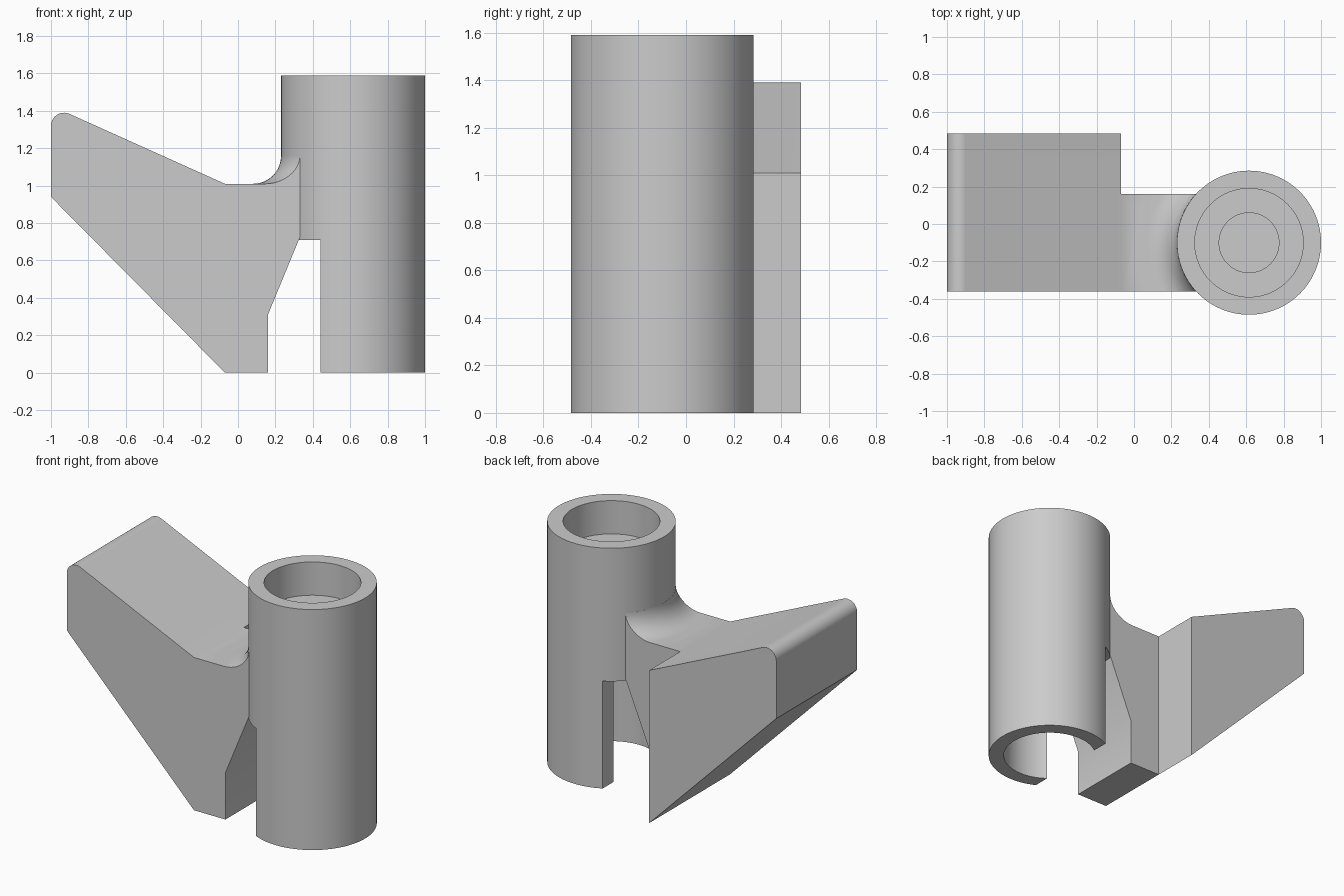
import bpy, bmesh
from math import cos, sin, radians, tau
from mathutils import Vector, Matrix

AXIS = Vector((0.615, -0.1, 0))   # centre line of the tube
R, BORE, HOLE = 0.385, 0.29, 0.16
TOP, SLOT_Z = 1.59, 0.71
FRONT, NECK_BACK, BACK = -0.36, 0.16, 0.485
SHOULDER = 1.01                   # top of the neck
FILLET = 0.15

if "Cube" in bpy.data.objects:
    bpy.data.objects.remove(bpy.data.objects["Cube"])

grey = bpy.data.materials.new("plain grey")
grey.use_nodes = True
grey.diffuse_color = (0.6, 0.6, 0.6, 1)
grey.node_tree.nodes["Principled BSDF"].inputs["Base Color"].default_value = grey.diffuse_color


def finish(name, bm):
    bmesh.ops.remove_doubles(bm, verts=bm.verts, dist=1e-5)
    bmesh.ops.recalc_face_normals(bm, faces=bm.faces)
    mesh = bpy.data.meshes.new(name)
    bm.to_mesh(mesh)
    bm.free()
    mesh.materials.append(grey)
    ob = bpy.data.objects.new(name, mesh)
    bpy.context.collection.objects.link(ob)
    return ob


def lathe(name, profile, closed=False):
    """Turn (radius, height) points around the tube axis."""
    bm = bmesh.new()
    vs = [bm.verts.new(AXIS + Vector((r, 0, z))) for r, z in profile]
    pairs = list(zip(vs, vs[1:])) + ([(vs[-1], vs[0])] if closed else [])
    edges = [bm.edges.new(p) for p in pairs]
    bmesh.ops.spin(bm, geom=vs + edges, cent=AXIS, axis=(0, 0, 1),
                   angle=tau, steps=96, use_merge=True)
    return finish(name, bm)


def prism(name, outline, y0, y1):
    """Extrude an (x, z) outline from y0 to y1."""
    bm = bmesh.new()
    face = bm.faces.new([bm.verts.new((x, y0, z)) for x, z in outline])
    new = bmesh.ops.extrude_face_region(bm, geom=[face])["geom"]
    bmesh.ops.translate(bm, vec=(0, y1 - y0, 0),
                        verts=[v for v in new if isinstance(v, bmesh.types.BMVert)])
    return finish(name, bm)


def box(name, x, y, z):
    return prism(name, [(x[0], z[0]), (x[1], z[0]), (x[1], z[1]), (x[0], z[1])], *y)


def arc(cx, cz, r, a0, a1, n):
    angles = [radians(a0 + (a1 - a0) * i / n) for i in range(n + 1)]
    return [(cx + r * cos(a), cz + r * sin(a)) for a in angles]


def combine(ob, other, operation):
    mod = ob.modifiers.new(operation, 'BOOLEAN')
    mod.object, mod.operation, mod.solver = other, operation, 'EXACT'
    bpy.context.view_layer.update()
    with bpy.context.temp_override(object=ob, active_object=ob):
        bpy.ops.object.modifier_apply(modifier=mod.name)
    bpy.data.objects.remove(other)


# Tube: stepped recess above, open bore below, slot on the arm side
tube = lathe("tube_and_arm", [
    (0, 1.17), (HOLE, 1.17), (HOLE, 1.37), (BORE, 1.37), (BORE, TOP),
    (R, TOP), (R, 0), (BORE, 0), (BORE, SLOT_Z), (0, SLOT_Z)])
combine(tube, box("slot_cutter", (0, 0.44), (-1, 1), (-0.2, SLOT_Z)), 'DIFFERENCE')

# Arm: sloping block with a rounded tip, foot and neck
arm = prism("arm", [
    (-1, 0.94), (-0.07, 0), (0.16, 0), (0.16, 0.31), (0.332, 0.727), (0.5, 0.8),
    (0.5, SHOULDER + FILLET - 0.005), (0.083, SHOULDER + FILLET - 0.005),
    (0.083, SHOULDER), (-0.07, SHOULDER)]
    + arc(-0.93, 1.32, 0.07, 65.8, 180, 10), FRONT, BACK)
combine(arm, box("neck_cutter", (-0.07, 1), (NECK_BACK, 1), (-1, 2)), 'DIFFERENCE')

# Rounded transition from the neck up the tube wall
out = R + FILLET
fillet_cutter = lathe("fillet_cutter",
    [(R - 0.015, SHOULDER + 0.3), (R - 0.015, SHOULDER + FILLET)]
    + arc(out, SHOULDER + FILLET, FILLET, 180, 270, 12)
    + [(out + 0.07, SHOULDER), (out + 0.07, SHOULDER + 0.3)], closed=True)
combine(arm, fillet_cutter, 'DIFFERENCE')
combine(tube, arm, 'UNION')

# Smooth curved walls, crisp edges
bpy.ops.object.select_all(action='DESELECT')
tube.select_set(True)
bpy.context.view_layer.objects.active = tube
bpy.ops.object.shade_smooth_by_angle(angle=radians(30))
weighted = tube.modifiers.new("even_normals", 'WEIGHTED_NORMAL')
weighted.keep_sharp = True
